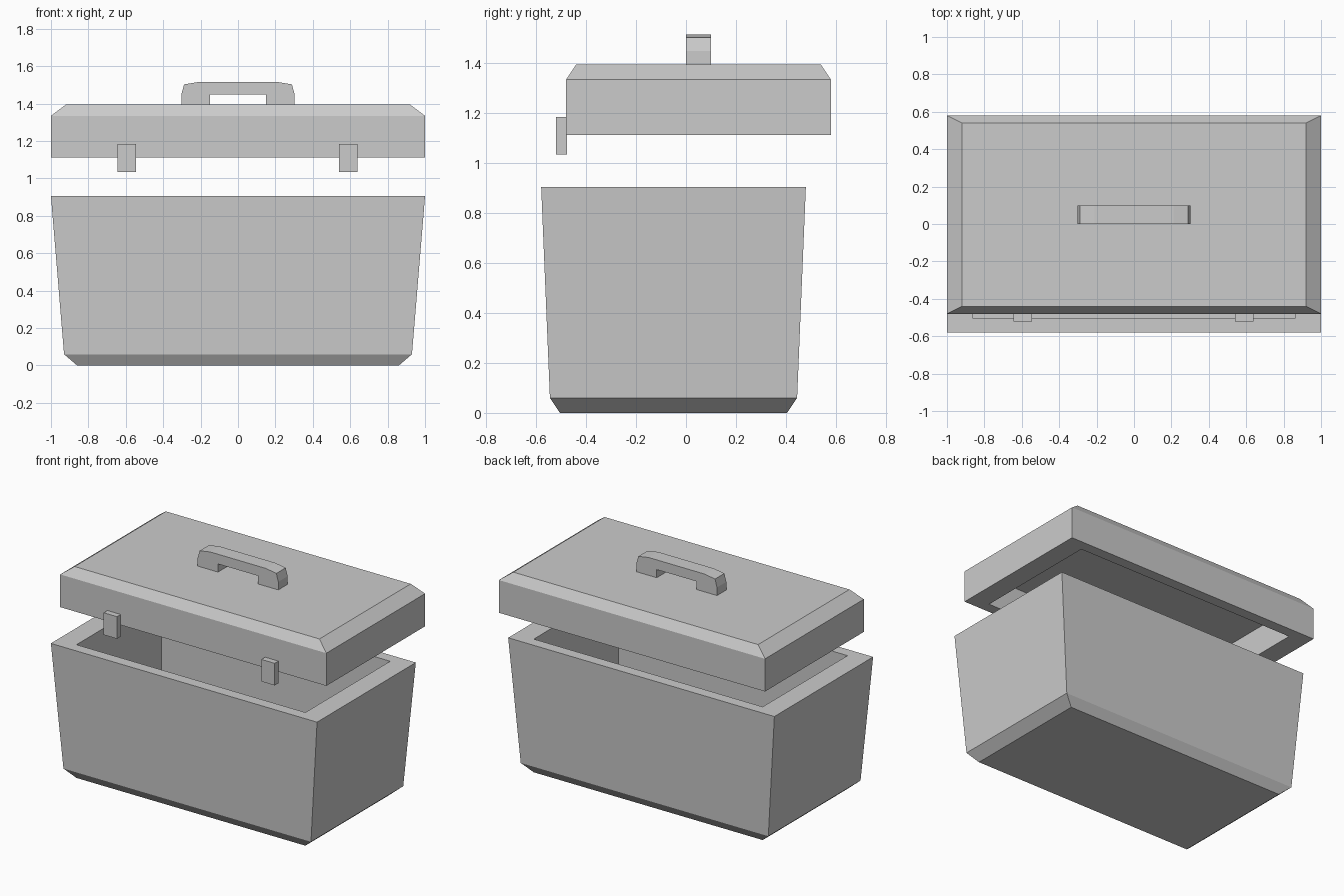
import bpy
import bmesh

cube = bpy.data.objects.get("Cube")
if cube:
    bpy.data.objects.remove(cube, do_unlink=True)

grey = bpy.data.materials.new("plain grey")
grey.use_nodes = True
grey.diffuse_color = (0.6, 0.6, 0.6, 1)
grey.node_tree.nodes["Principled BSDF"].inputs["Base Color"].default_value = (0.6, 0.6, 0.6, 1)


def finish(name, bm):
    """Turn a bmesh into a flat shaded grey object."""
    bmesh.ops.recalc_face_normals(bm, faces=bm.faces)
    mesh = bpy.data.meshes.new(name)
    bm.to_mesh(mesh)
    bm.free()
    mesh.materials.append(grey)
    obj = bpy.data.objects.new(name, mesh)
    bpy.context.collection.objects.link(obj)
    return obj


def stacked_rectangles(name, center_y, levels):
    """Join rectangles (half width, half depth, height) and cap both ends."""
    bm = bmesh.new()
    rings = [[bm.verts.new((sx * w, center_y + sy * d, z))
              for sx, sy in ((-1, -1), (1, -1), (1, 1), (-1, 1))]
             for w, d, z in levels]
    for a, b in zip(rings, rings[1:]):
        for i in range(4):
            j = (i + 1) % 4
            bm.faces.new((a[i], a[j], b[j], b[i]))
    bm.faces.new(rings[0][::-1])
    bm.faces.new(rings[-1])
    return finish(name, bm)


def extruded_profile(name, points, y0, y1):
    """Extrude an x-z outline along y."""
    bm = bmesh.new()
    face = bm.faces.new([bm.verts.new((x, y0, z)) for x, z in points])
    out = bmesh.ops.extrude_face_region(bm, geom=[face])
    verts = [v for v in out["geom"] if isinstance(v, bmesh.types.BMVert)]
    bmesh.ops.translate(bm, vec=(0, y1 - y0, 0), verts=verts)
    return finish(name, bm)


# Tapered box: outside from the chamfered base up, then the hollow inside
stacked_rectangles("box_body", -0.05, [
    (0.86, 0.455, 0), (0.93, 0.495, 0.06), (1, 0.53, 0.905),
    (0.86, 0.455, 0.905), (0.86, 0.455, 0.06)])

# Raised lid: hollow underside, then the outside up to the chamfered top
stacked_rectangles("lid", 0.05, [
    (0.86, 0.455, 1.31), (0.86, 0.455, 1.113), (1, 0.53, 1.113),
    (1, 0.53, 1.335), (0.92, 0.49, 1.395)])

# Carrying handle
half = [(0.15, 1.45), (0.15, 1.395), (0.303, 1.395),
        (0.303, 1.45), (0.288, 1.503), (0.21, 1.516)]
extruded_profile("handle", half + [(-x, z) for x, z in reversed(half)], 0, 0.1)

# Front clasps
for side, x in (("left", 0.59), ("right", -0.595)):
    extruded_profile(side + "_clasp",
                     [(x - 0.05, 1.035), (x + 0.05, 1.035),
                      (x + 0.05, 1.185), (x - 0.05, 1.185)], -0.52, -0.477)
